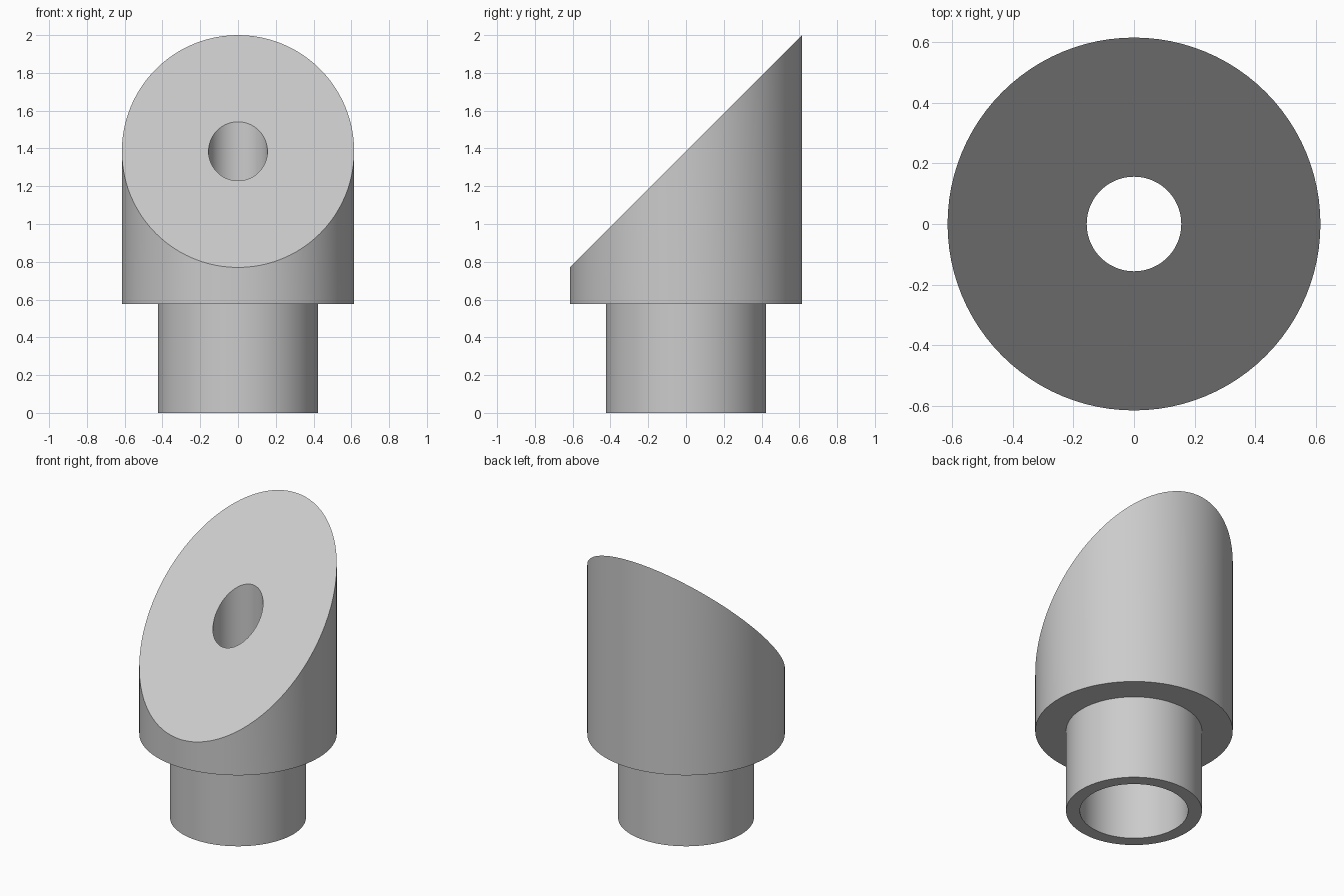
import bpy, bmesh, math

cube = bpy.data.objects.get("Cube")
if cube:
    bpy.data.objects.remove(cube, do_unlink=True)

SEGMENTS = 96
OUTER, NECK, BORE, HOLE = 0.615, 0.423, 0.337, 0.156
SHOULDER, SLANT_MID = 0.577, 1.385

grey = bpy.data.materials.new("light grey")
grey.use_nodes = True
colour = (0.6, 0.6, 0.6, 1)
grey.diffuse_color = colour
grey.node_tree.nodes["Principled BSDF"].inputs["Base Color"].default_value = colour

# Closed cross-section: radius, height (None lies on the 45 degree cut)
profile = [
    (BORE, 0), (NECK, 0), (NECK, SHOULDER), (OUTER, SHOULDER),
    (OUTER, None), (HOLE, None), (HOLE, SHOULDER), (BORE, SHOULDER),
]


def ring(bm, radius, height):
    verts = []
    for i in range(SEGMENTS):
        a = math.tau * i / SEGMENTS
        x, y = radius * math.cos(a), radius * math.sin(a)
        z = SLANT_MID + y if height is None else height
        verts.append(bm.verts.new((x, y, z)))
    return verts


# Slanted head, neck and stepped bore as one turned solid
bm = bmesh.new()
rings = [ring(bm, r, h) for r, h in profile]
for low, high in zip(rings, rings[1:] + rings[:1]):
    for i in range(SEGMENTS):
        j = (i + 1) % SEGMENTS
        bm.faces.new((low[i], low[j], high[j], high[i]))
bmesh.ops.recalc_face_normals(bm, faces=bm.faces)

mesh = bpy.data.meshes.new("slanted_plug")
bm.to_mesh(mesh)
bm.free()
mesh.materials.append(grey)
plug = bpy.data.objects.new("slanted_plug", mesh)
bpy.context.collection.objects.link(plug)

# Smooth round walls with crisp rims
bpy.ops.object.select_all(action="DESELECT")
plug.select_set(True)
bpy.context.view_layer.objects.active = plug
bpy.ops.object.shade_smooth_by_angle(angle=math.radians(25))
